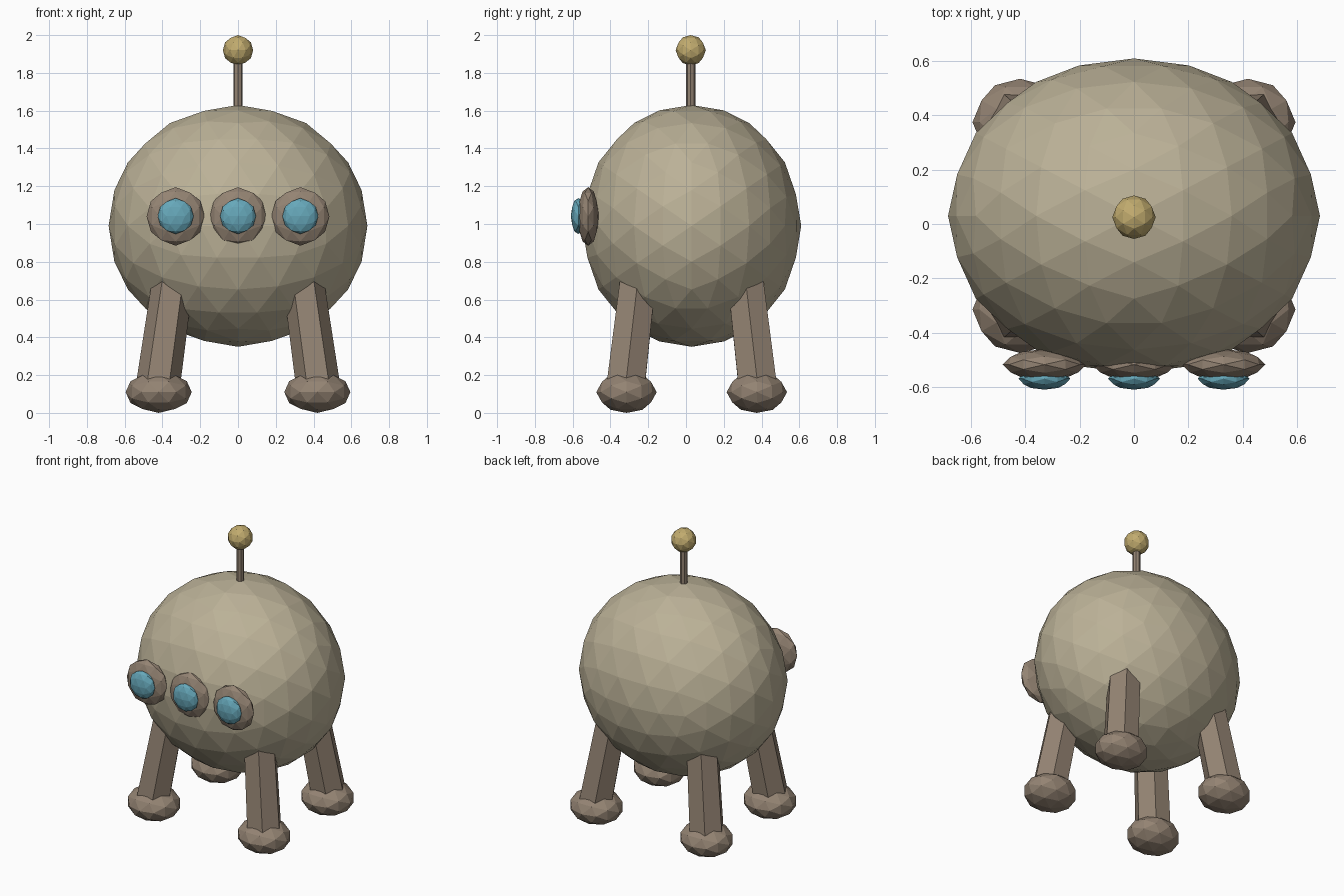
import bpy, bmesh, math
from mathutils import Matrix, Vector

if "Cube" in bpy.data.objects:
    bpy.data.objects.remove(bpy.data.objects["Cube"])


def material(name, rgb):
    mat = bpy.data.materials.new(name)
    mat.diffuse_color = [(c / 255) ** 2.2 for c in rgb] + [1.0]
    mat.use_nodes = True
    mat.node_tree.nodes["Principled BSDF"].inputs["Base Color"].default_value = mat.diffuse_color
    return mat


SHELL = material("warm_grey_shell", (186, 176, 150))
BROWN = material("brown_metal", (146, 130, 114))
GLASS = material("blue_glass", (102, 166, 184))
GOLD = material("gold", (192, 170, 110))

# Turns the icosphere so an edge midpoint lies on every axis
UPRIGHT = Matrix.Rotation(math.atan2(0.447215, 0.276385), 4, 'Y')


def finish(bm, name, mat):
    mesh = bpy.data.meshes.new(name)
    bm.to_mesh(mesh)
    bm.free()
    mesh.materials.append(mat)
    obj = bpy.data.objects.new(name, mesh)
    bpy.context.collection.objects.link(obj)
    return obj


def ball(name, centre, radii, detail, mat):
    """Faceted ellipsoid."""
    bm = bmesh.new()
    bmesh.ops.create_icosphere(bm, subdivisions=detail, radius=1)
    bm.transform(Matrix.Translation(centre) @ Matrix.Diagonal((*radii, 1)) @ UPRIGHT)
    return finish(bm, name, mat)


def rod(name, start, end, r1, r2, sides, mat):
    """Straight faceted bar between two points."""
    start, end = Vector(start), Vector(end)
    axis = end - start
    turn = Vector((0, 0, 1)).rotation_difference(axis).to_matrix().to_4x4()
    bm = bmesh.new()
    bmesh.ops.create_cone(bm, cap_ends=True, segments=sides, radius1=r1,
                          radius2=r2, depth=axis.length)
    bm.transform(Matrix.Translation((start + end) / 2) @ turn
                 @ Matrix.Rotation(math.pi / 2, 4, 'Z'))
    return finish(bm, name, mat)


CY = 0.03  # body centre in y

# Body
ball("body", (0, CY, 0.99), (0.685, 0.58, 0.64), 3, SHELL)

# Antenna
rod("antenna_rod", (0, CY - 0.005, 1.55), (0, CY - 0.005, 1.9), 0.025, 0.025, 8, BROWN)
ball("antenna_tip", (0, CY - 0.005, 1.92), (0.08, 0.08, 0.08), 2, GOLD)

# Row of three portholes
for side, x in (("left", -0.33), ("middle", 0), ("right", 0.33)):
    ball(f"porthole_rim_{side}", (x, -0.518, 1.04), (0.154, 0.057, 0.155), 2, BROWN)
    ball(f"porthole_glass_{side}", (x, -0.57, 1.042), (0.095, 0.04, 0.095), 2, GLASS)

# Four splayed legs with round feet
for end, sy in (("front", -1), ("back", 1)):
    for side, sx in (("left", -1), ("right", 1)):
        rod(f"leg_{end}_{side}", (sx * 0.427, CY + sy * 0.352, 0.12),
            (sx * 0.34, CY + sy * 0.28, 0.74), 0.117, 0.108, 6, BROWN)
        ball(f"foot_{end}_{side}", (sx * 0.42, CY + sy * 0.345, 0.11),
             (0.175, 0.16, 0.11), 2, BROWN)
